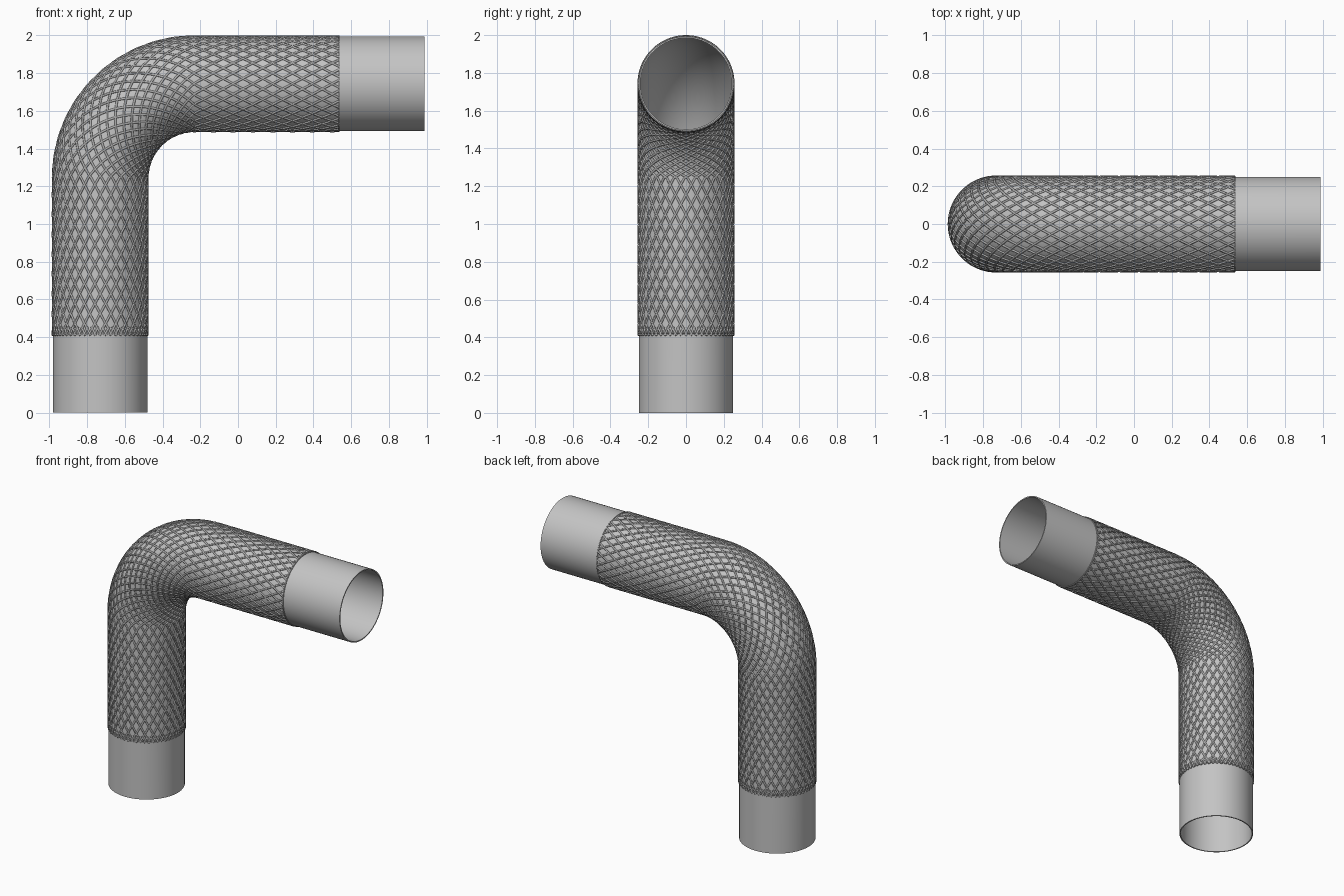
import bpy, bmesh, math
from mathutils import Vector

if "Cube" in bpy.data.objects:
    bpy.data.objects.remove(bpy.data.objects["Cube"])

PIPE_R, WALL = 0.25, 0.008
BEND_R = 0.5
CX, CZ = -0.23, 1.243            # centre of the bend
ARC = BEND_R * math.pi / 2
TOTAL = CZ + ARC + (0.987 - CX)  # length of the pipe centreline
S0 = 0.41                        # sleeve start
S1 = CZ + ARC + (0.535 - CX)     # sleeve end


def material(name, v):
    m = bpy.data.materials.new(name)
    m.diffuse_color = (v, v, v, 1)
    m.use_nodes = True
    m.node_tree.nodes["Principled BSDF"].inputs["Base Color"].default_value = m.diffuse_color
    return m


steel = material("pipe grey", 0.55)
braid_grey = material("braid grey", 0.42)


def frame(s):
    """Centre and outward normal of the path at distance s."""
    if s < CZ:
        a, c = 0, Vector((CX - BEND_R, 0, s))
    elif s < CZ + ARC:
        a = (s - CZ) / BEND_R
        c = Vector((CX - BEND_R * math.cos(a), 0, CZ + BEND_R * math.sin(a)))
    else:
        a, c = math.pi / 2, Vector((CX + s - CZ - ARC, 0, CZ + BEND_R))
    return c, Vector((-math.cos(a), 0, math.sin(a)))


def on_pipe(s, th, r):
    c, n = frame(s)
    radial = n * math.cos(th) + Vector((0, math.sin(th), 0))
    return c + radial * r, radial


def skin(bm, rings, closed=False):
    """Join successive vertex rings with quads."""
    rows = [[bm.verts.new(p) for p in ring] for ring in rings]
    pairs = list(zip(rows, rows[1:])) + ([(rows[-1], rows[0])] if closed else [])
    n = len(rows[0])
    for a, b in pairs:
        for i in range(n):
            j = (i + 1) % n
            bm.faces.new((a[i], a[j], b[j], b[i]))
    return rows


def finish(bm, name, mat):
    bmesh.ops.recalc_face_normals(bm, faces=bm.faces)
    me = bpy.data.meshes.new(name)
    bm.to_mesh(me)
    bm.free()
    ob = bpy.data.objects.new(name, me)
    bpy.context.collection.objects.link(ob)
    me.materials.append(mat)
    bpy.ops.object.select_all(action='DESELECT')
    ob.select_set(True)
    bpy.context.view_layer.objects.active = ob
    bpy.ops.object.shade_smooth_by_angle(angle=math.radians(62))
    return ob


# Pipe: outer skin, then back along the inner skin, closed at the rims
stations = [0, CZ] + [CZ + ARC * i / 28 for i in range(1, 28)] + [CZ + ARC, TOTAL]
SIDES = 72


def pipe_ring(s, r):
    return [on_pipe(s, 2 * math.pi * i / SIDES, r)[0] for i in range(SIDES)]


bm = bmesh.new()
skin(bm, [pipe_ring(s, PIPE_R) for s in stations]
     + [pipe_ring(s, PIPE_R - WALL) for s in reversed(stations)], closed=True)
finish(bm, "elbow_pipe", steel)

# Braid: helical wires in both directions, tighter around the bend
WIRES, WIRE_R, STEPS = 28, 0.0065, 120


def twist(s):
    straight = 2 * math.pi / (WIRES * 0.105)
    bend = 2 * math.pi / (WIRES * 0.07)
    in_bend = min(max(s - CZ, 0), ARC)
    return straight * (s - in_bend) + bend * in_bend


def add_wire(bm, start, sign, s0, s1, steps):
    rings = []
    for k in range(steps + 1):
        s = s0 + (s1 - s0) * k / steps
        p, radial = on_pipe(s, start + sign * twist(s), PIPE_R + 0.0005)
        q, _ = on_pipe(s + 0.002, start + sign * twist(s + 0.002), PIPE_R + 0.0005)
        side = (q - p).normalized().cross(radial).normalized()
        rings.append([p + WIRE_R * (radial * math.cos(t) + side * math.sin(t))
                      for t in (math.pi * i / 3 for i in range(6))])
    rows = skin(bm, rings)
    bm.faces.new(rows[0])
    bm.faces.new(rows[-1])


for sign, name in ((1, "braid_right_hand"), (-1, "braid_left_hand")):
    bm = bmesh.new()
    for i in range(WIRES):
        a = 2 * math.pi * i / WIRES
        add_wire(bm, a, sign, S0, S1, STEPS)
        # short extra wires make the denser lower fringe
        add_wire(bm, a + math.pi / WIRES, sign, S0, S0 + 0.045, 3)
    finish(bm, name, braid_grey)

# Thin bands that close the braid at both ends
for s, name in ((S0 + 0.012, "lower_band"), (S1, "end_band")):
    bm = bmesh.new()
    skin(bm, [pipe_ring(s + 0.004 * math.sin(t), PIPE_R + 0.002 + 0.004 * math.cos(t))
              for t in (math.pi * i / 3 for i in range(6))], closed=True)
    finish(bm, name, braid_grey)
